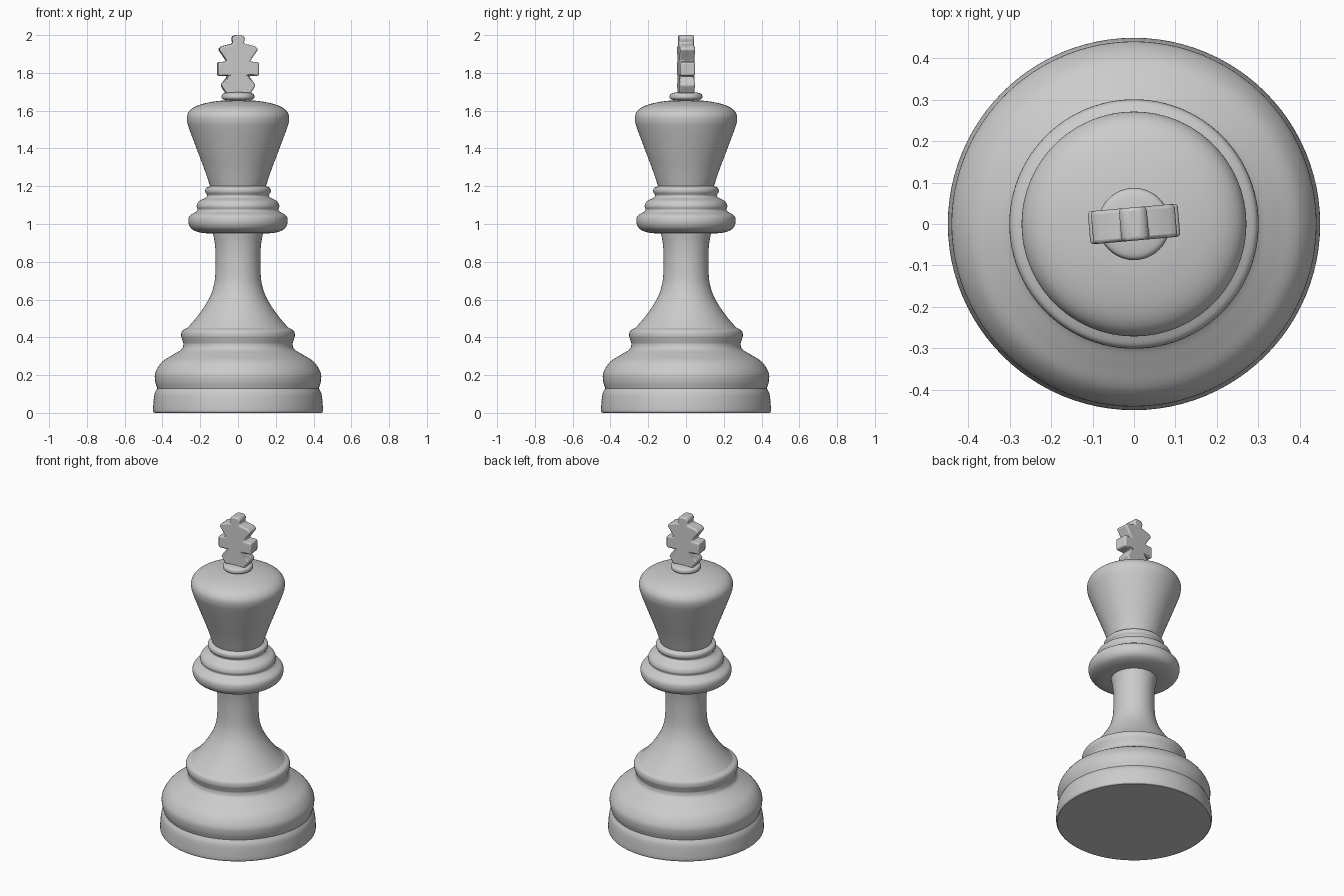
import bpy
import bmesh
import math
from mathutils import Vector

cube = bpy.data.objects.get("Cube")
if cube:
    bpy.data.objects.remove(cube, do_unlink=True)

SIDES = 96

grey = bpy.data.materials.new("plain_grey")
grey.use_nodes = True
colour = (0.6, 0.6, 0.6, 1)
grey.diffuse_color = colour
grey.node_tree.nodes["Principled BSDF"].inputs["Base Color"].default_value = colour


def smooth_path(points, steps=5):
    """Rounded curve through the given (radius, height) points."""
    pts = [Vector(p) for p in points]
    pts = [2 * pts[0] - pts[1]] + pts + [2 * pts[-1] - pts[-2]]
    path = []
    for a, b, c, d in zip(pts, pts[1:], pts[2:], pts[3:]):
        for k in range(steps):
            t = k / steps
            path.append(0.5 * (2 * b + (c - a) * t + (2 * a - 5 * b + 4 * c - d) * t * t
                               + (3 * b - a - 3 * c + d) * t ** 3))
    return path + [pts[-2]]


def finish(name, bm):
    """Turn the bmesh into a smooth shaded object with the material."""
    mesh = bpy.data.meshes.new(name)
    bm.to_mesh(mesh)
    bm.free()
    mesh.materials.append(grey)
    obj = bpy.data.objects.new(name, mesh)
    bpy.context.collection.objects.link(obj)
    bpy.ops.object.select_all(action='DESELECT')
    bpy.context.view_layer.objects.active = obj
    obj.select_set(True)
    bpy.ops.object.shade_smooth_by_angle(angle=math.radians(40))
    return obj


def lathe(name, *runs):
    """Revolve one or more smooth runs, with a crease where runs meet."""
    bm = bmesh.new()
    for run in runs:
        rings = []
        for r, z in smooth_path(run):
            ring = []
            for k in range(SIDES):
                a = math.tau * k / SIDES
                ring.append(bm.verts.new((r * math.cos(a), r * math.sin(a), z)))
            rings.append(ring)
        for low, high in zip(rings, rings[1:]):
            for k in range(SIDES):
                n = (k + 1) % SIDES
                bm.faces.new((low[k], low[n], high[n], high[k]))
    bmesh.ops.remove_doubles(bm, verts=bm.verts, dist=1e-5)
    return finish(name, bm)


# Flat underside, foot band and rounded pedestal
lathe("base",
      [(0, 0), (.442, 0)],
      [(.442, 0), (.449, .01), (.448, .05), (.442, .1), (.428, .13)],
      [(.428, .13), (.439, .17), (.437, .215), (.402, .27), (.345, .307),
       (.298, .337), (.288, .365)],
      [(.288, .365), (.296, .39), (.301, .41), (.295, .435), (.268, .45)])

# Flared stem
lathe("stem", [(.268, .45), (.232, .49), (.19, .545), (.156, .6), (.135, .65),
               (.122, .71), (.118, .81), (.122, .89), (.132, .95)])

# Stacked collar rings
lathe("collar",
      [(.132, .95), (.19, .953), (.235, .967), (.257, .99), (.263, 1.02),
       (.254, 1.045), (.222, 1.065)],
      [(.222, 1.065), (.214, 1.075), (.219, 1.095), (.207, 1.12), (.175, 1.137)],
      [(.175, 1.137), (.163, 1.15), (.173, 1.17), (.17, 1.19), (.148, 1.2)])

# Tapered head with domed top
lathe("head", [(.148, 1.2), (.178, 1.29), (.218, 1.395), (.257, 1.5),
               (.27, 1.545), (.268, 1.58), (.245, 1.61), (.2, 1.632),
               (.13, 1.648), (.065, 1.655)])

# Small bead under the finial
lathe("neck_bead", [(.065, 1.655), (.083, 1.663), (.087, 1.675), (.08, 1.69),
                    (.05, 1.697), (0, 1.7)])

# Cross finial, outlined on one half and mirrored
half = [(.064, 1.69), (.092, 1.735), (.055, 1.783), (.109, 1.785),
        (.109, 1.857), (.06, 1.86), (.08, 1.89), (.105, 1.925), (.085, 1.942),
        (.028, 1.955), (.035, 1.985), (.02, 2)]
outline = half + [(-x, z) for x, z in reversed(half)]
thickness = 0.08
bm = bmesh.new()
face = bm.faces.new([bm.verts.new((x, -thickness / 2, z)) for x, z in outline])
grown = bmesh.ops.extrude_face_region(bm, geom=[face])
moved = [v for v in grown["geom"] if isinstance(v, bmesh.types.BMVert)]
bmesh.ops.translate(bm, verts=moved, vec=(0, thickness, 0))
bmesh.ops.recalc_face_normals(bm, faces=bm.faces)
finial = finish("cross_finial", bm)
finial.rotation_euler.z = math.radians(5)
bevel = finial.modifiers.new("soft_edges", 'BEVEL')
bevel.width = 0.009
bevel.segments = 3
bevel.limit_method = 'ANGLE'
